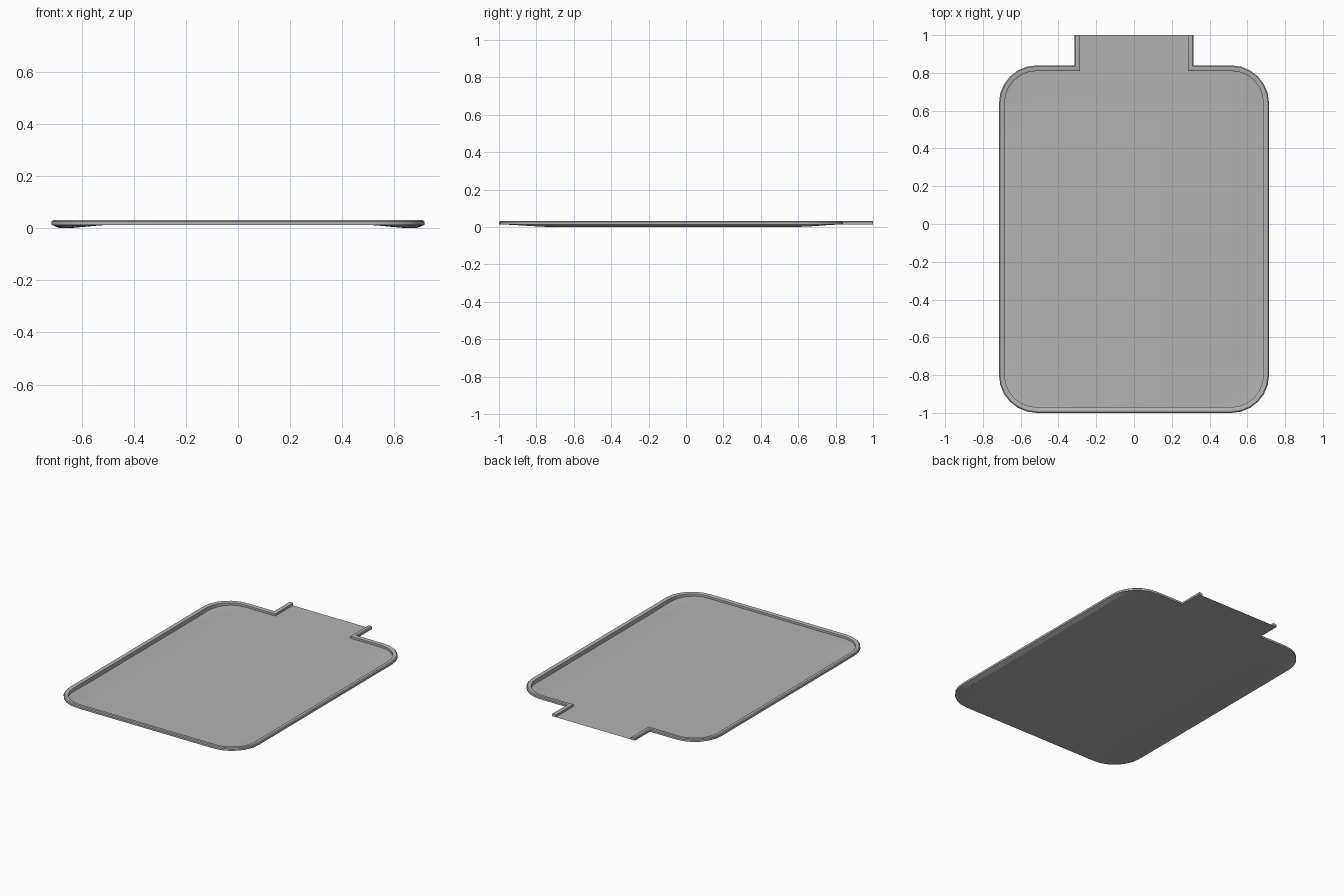
import bpy
import bmesh
from math import sin, cos, pi
from mathutils import Vector

cube = bpy.data.objects.get("Cube")
if cube:
    bpy.data.objects.remove(cube)

HALF_W, FRONT, BACK, END = 0.715, -1.0, 0.84, 1.0
TONGUE, RADIUS, RIM = 0.315, 0.2, 0.03
BASE, TOP = 0.013, 0.031

grey = bpy.data.materials.new("light_grey")
grey.use_nodes = True
colour = (0.45, 0.45, 0.45, 1)
grey.diffuse_color = colour
grey.node_tree.nodes["Principled BSDF"].inputs["Base Color"].default_value = colour


def ramp(v, a, b):
    t = max(0, min(1, (v - a) / (b - a)))
    return t * t * (3 - 2 * t)


def floor_z(x, y):
    """Flat sheet that sags into a shallow channel along each side."""
    side = ramp(abs(x), 0.48, 0.67)
    ends = ramp(y, FRONT, -0.7) * ramp(-y, -BACK, -0.58)
    return BASE * (1 - side * ends)


def half_outline(o):
    """Open outline from tongue end to front centre, inset by o."""
    r, cx = RADIUS - o, HALF_W - RADIUS
    yb, yf = BACK - RADIUS, FRONT + RADIUS
    pts = [(TONGUE - o, END), (TONGUE - o, BACK - o)]
    arc = [i * pi / 12 for i in range(7)]
    pts += [(cx + r * sin(a), yb + r * cos(a)) for a in arc]
    pts += [(HALF_W - o, yb + (yf - yb) * i / 8) for i in range(1, 8)]
    pts += [(cx + r * cos(a), yf - r * sin(a)) for a in arc]
    return pts


def outline(o):
    half = half_outline(o)
    return half + [(-x, y) for x, y in reversed(half)]


def finish(bm, name):
    bmesh.ops.recalc_face_normals(bm, faces=bm.faces)
    mesh = bpy.data.meshes.new(name)
    bm.to_mesh(mesh)
    bm.free()
    mesh.materials.append(grey)
    ob = bpy.data.objects.new(name, mesh)
    bpy.context.collection.objects.link(ob)
    bpy.ops.object.select_all(action="DESELECT")
    ob.select_set(True)
    bpy.context.view_layer.objects.active = ob
    bpy.ops.object.shade_smooth_by_angle(angle=0.5)
    return ob


# Tray floor: one sheet, cut into a grid and shaped
bm = bmesh.new()
bm.faces.new([bm.verts.new((x, y, 0)) for x, y in outline(RIM)])


def cut(co, normal):
    bmesh.ops.bisect_plane(bm, geom=bm.verts[:] + bm.edges[:] + bm.faces[:],
                           dist=1e-5, plane_co=co, plane_no=normal)


for x in (TONGUE - RIM, 0.48, 0.53, 0.58, 0.63, 0.67):
    for s in (-1, 1):
        cut(Vector((s * x, 0, 0)), Vector((1, 0, 0)))
for i in range(19):
    cut(Vector((0, FRONT + 0.05 + i * 0.1, 0)), Vector((0, 1, 0)))
for v in bm.verts:
    v.co.z = floor_z(v.co.x, v.co.y)
bmesh.ops.recalc_face_normals(bm, faces=bm.faces)
tray = finish(bm, "tray_floor")
if tray.data.polygons[0].normal.z < 0:
    tray.data.flip_normals()

# Raised rim: rounded section swept along the outline, open at the tongue
section = [(0, BASE), (0, 0.026), (0.006, TOP), (0.024, TOP),
           (RIM, 0.028), (RIM, None)]
bm = bmesh.new()
loops = []
for o, z in section:
    loops.append([bm.verts.new((x, y, floor_z(x, y) if z is None else z))
                  for x, y in outline(o)])
for k, a in enumerate(loops):
    b = loops[(k + 1) % len(loops)]
    for i in range(len(a) - 1):
        bm.faces.new((a[i], a[i + 1], b[i + 1], b[i]))
for end in (0, -1):
    bm.faces.new([loop[end] for loop in loops])
finish(bm, "raised_rim")
